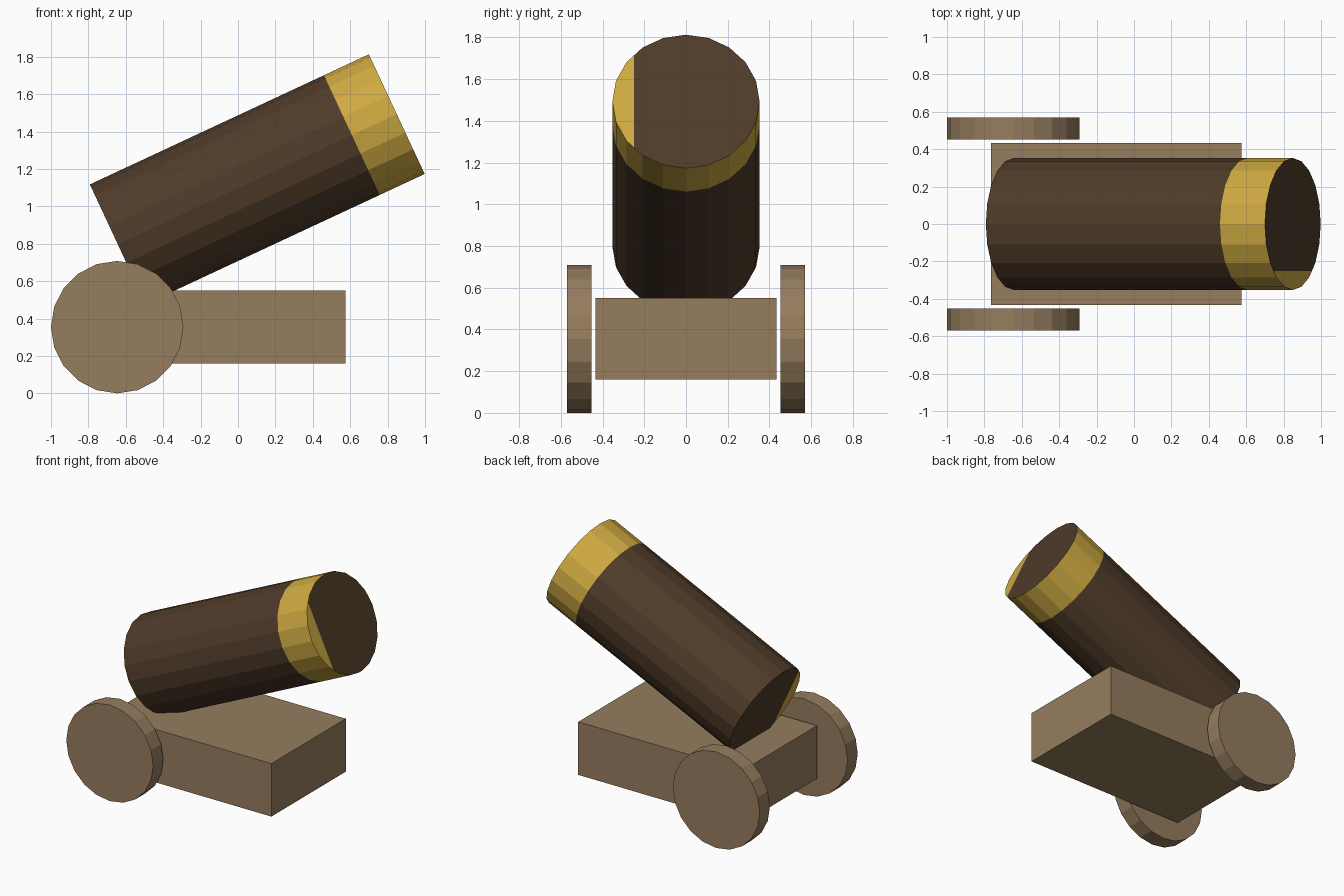
import bpy, bmesh, math
from mathutils import Matrix, Vector

if "Cube" in bpy.data.objects:
    bpy.data.objects.remove(bpy.data.objects["Cube"])


def material(name, rgb):
    """Flat colour from 0-255 display values, stored as linear."""
    lin = [((c / 255 + 0.055) / 1.055) ** 2.4 for c in rgb]
    m = bpy.data.materials.new(name)
    m.diffuse_color = (*lin, 1)
    m.use_nodes = True
    m.node_tree.nodes["Principled BSDF"].inputs["Base Color"].default_value = m.diffuse_color
    return m


wood = material("light wood", (149, 125, 94))
dark = material("dark barrel", (79, 59, 41))
gold = material("gold band", (207, 170, 66))


def make_object(name, bm, mats):
    bmesh.ops.recalc_face_normals(bm, faces=bm.faces)
    mesh = bpy.data.meshes.new(name)
    bm.to_mesh(mesh)
    bm.free()
    for m in mats:
        mesh.materials.append(m)
    ob = bpy.data.objects.new(name, mesh)
    bpy.context.collection.objects.link(ob)
    return ob


def cylinder(radius, depth):
    bm = bmesh.new()
    bmesh.ops.create_cone(bm, cap_ends=True, segments=20,
                          radius1=radius, radius2=radius, depth=depth)
    return bm


# Carriage block
bm = bmesh.new()
bmesh.ops.create_cube(bm, size=1)
bmesh.ops.scale(bm, vec=(1.34, 0.866, 0.39), verts=bm.verts)
bmesh.ops.translate(bm, vec=(-0.095, 0, 0.355), verts=bm.verts)
make_object("carriage", bm, [wood])

# Two wheels
for side, name in ((-1, "front_wheel"), (1, "back_wheel")):
    bm = cylinder(0.354, 0.118)
    bm.transform(Matrix.Translation((-0.646, side * 0.511, 0.354))
                 @ Matrix.Rotation(math.pi / 2, 4, 'X'))
    make_object(name, bm, [wood])

# Barrel: a closed tube with a flush gold muzzle band
HALF, BAND, SLIVER = 0.823, 0.558, -0.25
bm = cylinder(0.353, 2 * HALF)
bmesh.ops.bisect_plane(bm, geom=bm.verts[:] + bm.edges[:] + bm.faces[:],
                       plane_co=(0, 0, BAND), plane_no=(0, 0, 1))
# Each end cap is split so that a narrow sliver on the front side is gold
caps = [f for f in bm.faces if abs(f.normal.z) > 0.9]
edges = list({e for f in caps for e in f.edges})
verts = list({v for f in caps for v in f.verts})
bmesh.ops.bisect_plane(bm, geom=verts + edges + caps,
                       plane_co=(0, SLIVER, 0), plane_no=(0, 1, 0))
bm.normal_update()
for f in bm.faces:
    c = f.calc_center_median()
    if abs(f.normal.z) > 0.9:
        f.material_index = 1 if c.y < SLIVER else 0
    else:
        f.material_index = 1 if c.z > BAND else 0
bm.transform(Matrix.Translation((0.103, 0, 1.145))
             @ Matrix.Rotation(math.radians(65), 4, 'Y'))
make_object("barrel", bm, [dark, gold])
